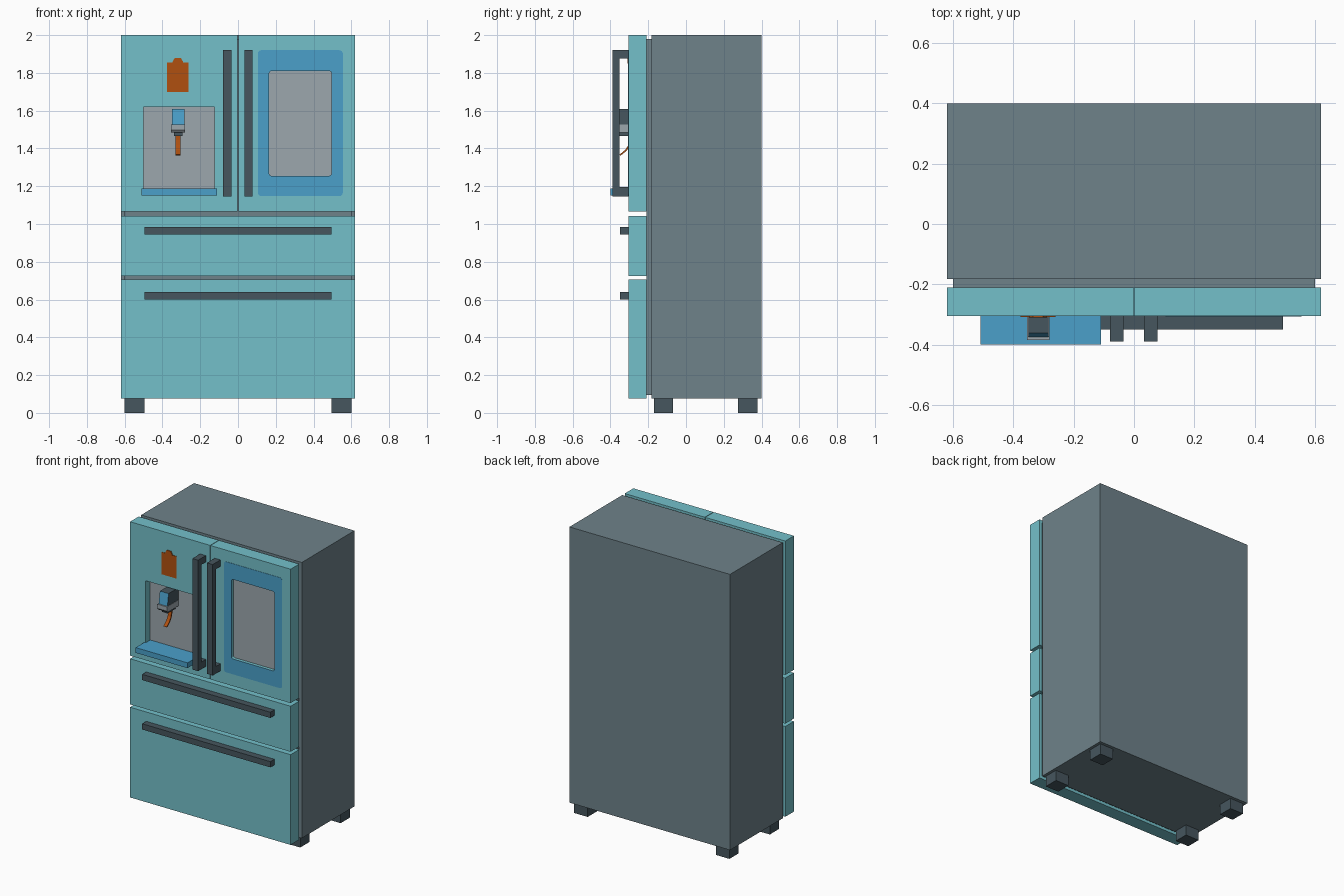
import bpy, bmesh, math
from mathutils import Vector

if "Cube" in bpy.data.objects:
    bpy.data.objects.remove(bpy.data.objects["Cube"])


def material(name, rgb):
    m = bpy.data.materials.new(name)
    m.diffuse_color = (*rgb, 1)
    m.use_nodes = True
    m.node_tree.nodes["Principled BSDF"].inputs["Base Color"].default_value = m.diffuse_color
    return m


TEAL = material("teal", (0.175, 0.527, 0.591))
SLATE = material("slate", (0.156, 0.223, 0.254))
DARK = material("dark slate", (0.061, 0.093, 0.112))
BLUE = material("blue", (0.069, 0.352, 0.591))
ORANGE = material("orange", (0.434, 0.080, 0.005))
GREY = material("light grey", (0.332, 0.386, 0.418))


def finish(name, bm, mat):
    bmesh.ops.recalc_face_normals(bm, faces=bm.faces)
    me = bpy.data.meshes.new(name)
    bm.to_mesh(me)
    bm.free()
    me.materials.append(mat)
    ob = bpy.data.objects.new(name, me)
    bpy.context.collection.objects.link(ob)
    return ob


def extrude(name, points, offset, mat):
    """Solid from a planar outline pushed along an offset."""
    bm = bmesh.new()
    face = bm.faces.new([bm.verts.new(p) for p in points])
    top = bmesh.ops.extrude_face_region(bm, geom=[face])["geom"]
    bmesh.ops.translate(bm, vec=Vector(offset),
                        verts=[v for v in top if isinstance(v, bmesh.types.BMVert)])
    return finish(name, bm, mat)


def box(name, x, y, z, mat):
    pts = [(x[0], y[0], z[0]), (x[1], y[0], z[0]), (x[1], y[0], z[1]), (x[0], y[0], z[1])]
    return extrude(name, pts, (0, y[1] - y[0], 0), mat)


def rounded(name, x, y, z, r, mat, steps=4):
    """Plate facing the front with rounded corners."""
    pts = []
    for i, (cx, cz) in enumerate([(x[1] - r, z[1] - r), (x[0] + r, z[1] - r),
                                  (x[0] + r, z[0] + r), (x[1] - r, z[0] + r)]):
        for s in range(steps + 1):
            a = math.pi / 2 * (i + s / steps)
            pts.append((cx + r * math.cos(a), y[0], cz + r * math.sin(a)))
    return extrude(name, pts, (0, y[1] - y[0], 0), mat)


def cut(targets, cutter):
    for ob in targets:
        mod = ob.modifiers.new("cut", "BOOLEAN")
        mod.operation, mod.solver, mod.object = "DIFFERENCE", "EXACT", cutter
        bpy.context.view_layer.objects.active = ob
        bpy.ops.object.modifier_apply(modifier=mod.name)
    bpy.data.objects.remove(cutter)


F, B = -0.305, -0.21   # front and back of the doors

# Cabinet, seal and feet
box("cabinet", (-0.62, 0.62), (-0.182, 0.40), (0.075, 2.0), SLATE)
box("door_seal", (-0.60, 0.60), (B, -0.182), (0.095, 1.98), SLATE)
for sx in (-1, 1):
    for label, y in (("front", (-0.17, -0.068)), ("back", (0.275, 0.378))):
        box(f"{label}_foot", sorted((sx * 0.495, sx * 0.60)), y, (0, 0.075), DARK)

# Doors and drawers
left_door = box("left_door", (-0.62, -0.002), (F, B), (1.065, 2.0), TEAL)
right_door = box("right_door", (0.002, 0.62), (F, B), (1.065, 2.0), TEAL)
for label, z, h in (("upper", (0.725, 1.043), 0.965), ("lower", (0.075, 0.705), 0.62)):
    box(f"{label}_drawer", (-0.62, 0.62), (F, B), z, TEAL)
    box(f"{label}_drawer_handle", (-0.495, 0.495), (-0.35, F), (h - 0.02, h + 0.02), DARK)

# C-shaped door handles
c_shape = [(F, 1.145), (-0.39, 1.145), (-0.39, 1.92), (F, 1.92),
           (F, 1.875), (-0.352, 1.875), (-0.352, 1.195), (F, 1.195)]
for label, x in (("left", -0.079), ("right", 0.034)):
    extrude(f"{label}_door_handle", [(x, y, z) for y, z in c_shape], (0.044, 0, 0), DARK)

# Right door: blue frame around a sunken screen
frame = rounded("screen_frame", (0.105, 0.555), (F - 0.002, F + 0.002), (1.148, 1.92), 0.018, BLUE)
cut([right_door, frame],
    rounded("screen_cutter", (0.165, 0.495), (-0.36, -0.28), (1.255, 1.81), 0.012, GREY))
rounded("screen", (0.165, 0.495), (-0.284, -0.279), (1.255, 1.81), 0.012, GREY)

# Left door: dispenser recess and tray
cut([left_door], box("recess_cutter", (-0.5, -0.125), (-0.36, -0.25), (1.17, 1.62), GREY))
box("recess_back", (-0.5, -0.125), (-0.254, -0.249), (1.17, 1.62), GREY)
box("drip_tray", (-0.51, -0.11), (-0.40, -0.254), (1.15, 1.187), BLUE)

# Dispenser head with a blue front face
head = extrude("dispenser_head",
               [(-0.35, y, z) for y, z in [(-0.252, 1.525), (-0.375, 1.525), (-0.362, 1.61), (-0.252, 1.61)]],
               (0.067, 0, 0), DARK)
head.data.materials.append(BLUE)
for p in head.data.polygons:
    if p.normal.y < -0.8:
        p.material_index = 1

# Collar that narrows downward, nozzle and curved lever
extrude("dispenser_collar",
        [(-0.355, y, z) for y, z in [(-0.252, 1.485), (-0.375, 1.485), (-0.385, 1.497),
                                     (-0.385, 1.526), (-0.252, 1.526)]],
        (0.075, 0, 0), GREY)
box("nozzle", (-0.339, -0.295), (-0.355, -0.27), (1.465, 1.486), DARK)
path = [(-0.296, 1.475), (-0.298, 1.445), (-0.305, 1.418), (-0.322, 1.392), (-0.352, 1.367)]
back = [(y + 0.009, z - 0.003) for y, z in path[:-1]] + [(-0.346, 1.362)]
extrude("lever", [(-0.33, y, z) for y, z in path + back[::-1]], (0.025, 0, 0), ORANGE)

# Orange tag above the recess, with a raised clip on top
box("tag", (-0.376, -0.261), (F - 0.003, F + 0.002), (1.70, 1.855), ORANGE)
extrude("tag_clip", [(x - 0.3185, F - 0.006, z) for x, z in
                     [(-0.03, 1.85), (0.03, 1.85), (0.026, 1.862), (0.016, 1.88),
                      (-0.016, 1.88), (-0.026, 1.862)]], (0, 0.008, 0), ORANGE)
